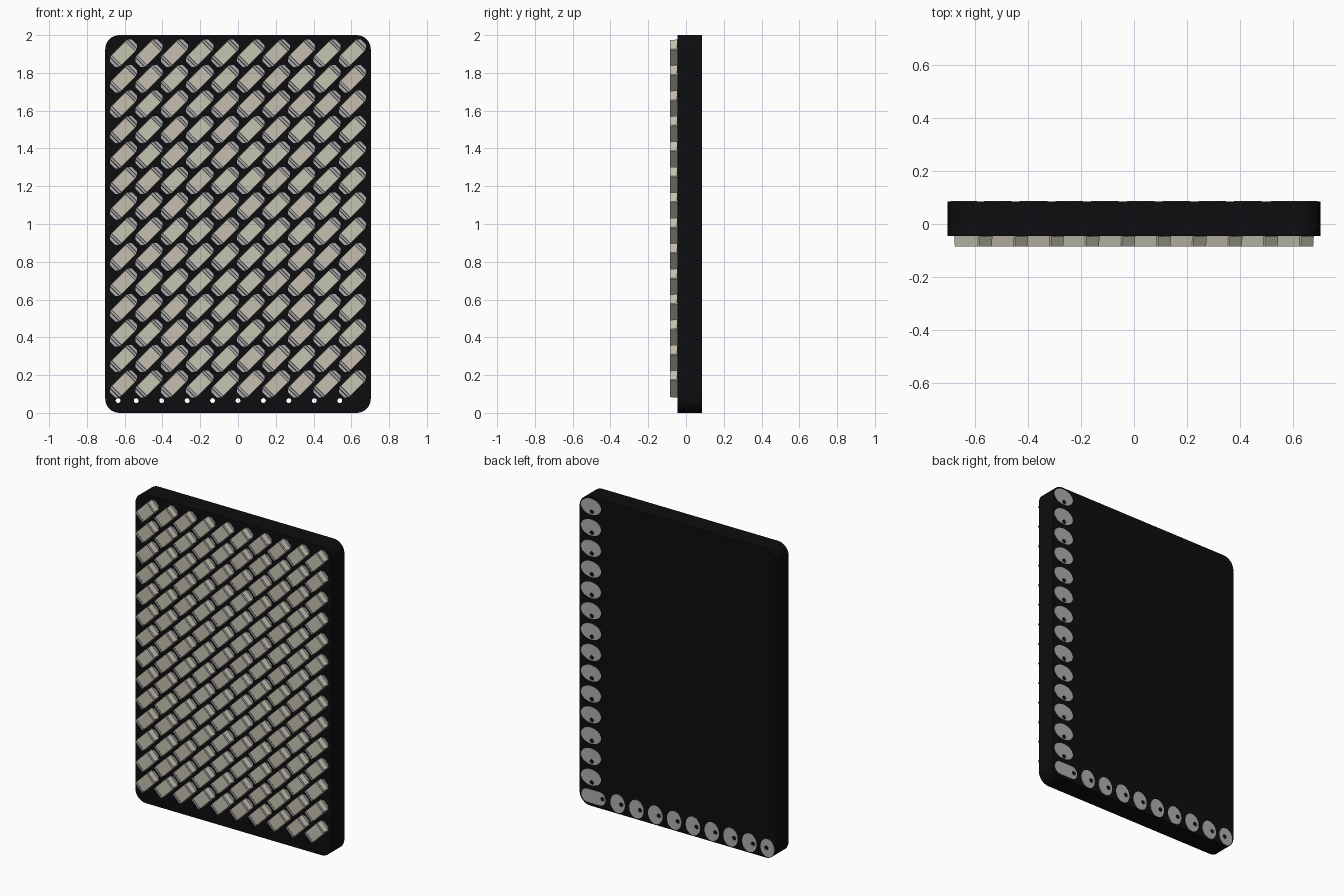
import bpy, bmesh, math, random

cube = bpy.data.objects.get("Cube")
if cube:
    bpy.data.objects.remove(cube)
random.seed(4)


def material(name, r, g, b):
    m = bpy.data.materials.new(name)
    m.use_nodes = True
    m.diffuse_color = (r, g, b, 1)
    m.node_tree.nodes["Principled BSDF"].inputs["Base Color"].default_value = (r, g, b, 1)
    return m


black = material("black_board", 0.004, 0.004, 0.005)
silver = material("silver", 0.42, 0.42, 0.43)
warm = material("warm_beige", 0.56, 0.52, 0.43)
cool = material("greenish_beige", 0.56, 0.56, 0.45)
dark = material("dark_grey", 0.06, 0.06, 0.07)


def prism(bm, outline, back, front, index=0, taper=1.0, shift=0.0):
    """Extrude an x-z outline between two y depths, optionally narrowing to the front."""
    a = [bm.verts.new((x + shift, back, z)) for x, z in outline]
    b = [bm.verts.new((x * taper + shift, front, z * taper)) for x, z in outline]
    n = len(outline)
    faces = [bm.faces.new(a), bm.faces.new(b[::-1])]
    for i in range(n):
        j = (i + 1) % n
        faces.append(bm.faces.new((a[j], a[i], b[i], b[j])))
    for f in faces:
        f.material_index = index


def finish(bm, name, *mats):
    bmesh.ops.recalc_face_normals(bm, faces=bm.faces)
    mesh = bpy.data.meshes.new(name)
    bm.to_mesh(mesh)
    bm.free()
    for m in mats:
        mesh.materials.append(m)
    return mesh


def place(name, mesh):
    ob = bpy.data.objects.new(name, mesh)
    bpy.context.collection.objects.link(ob)
    return ob


def ellipse(cx, cz, rx, rz, n=24):
    return [(cx + rx * math.cos(math.tau * i / n), cz + rz * math.sin(math.tau * i / n))
            for i in range(n)]


def rounded(cx, cz, hx, hz, r, steps=8):
    """Rectangle outline with rounded corners; one step gives clipped corners."""
    pts = []
    for k, (sx, sz) in enumerate(((1, 1), (-1, 1), (-1, -1), (1, -1))):
        for i in range(steps + 1):
            t = math.pi / 2 * (k + i / steps)
            pts.append((cx + sx * (hx - r) + r * math.cos(t),
                        cz + sz * (hz - r) + r * math.sin(t)))
    return pts


PITCH = 0.1347
FACE, BACK = -0.045, 0.084
columns = [(i - 4.5) * PITCH for i in range(10)]
rows = [0.153 + i * PITCH for i in range(14)]

# Board
bm = bmesh.new()
prism(bm, rounded(0, 1, 0.703, 1.0, 0.075), BACK, FACE)
board = place("board", finish(bm, "board", black))

# Solder pads on the back: one column, one bottom row and a long corner pad
bottom_holes = [(i - 4) * PITCH for i in range(8)]
bm = bmesh.new()
for z in rows:
    prism(bm, ellipse(0.62, z + 0.033, 0.072, 0.052), BACK + 0.002, BACK - 0.002)
for x in bottom_holes:
    prism(bm, ellipse(x + 0.025, 0.066, 0.052, 0.06), BACK + 0.002, BACK - 0.002)
prism(bm, ellipse(-0.643, 0.066, 0.05, 0.058), BACK + 0.002, BACK - 0.002)
prism(bm, rounded(0.602, 0.063, 0.086, 0.043, 0.042), BACK + 0.002, BACK - 0.002)
pads = place("back_pads", finish(bm, "back_pads", silver))

# Drilled holes
bm = bmesh.new()
holes = [(x, 0.065) for x in bottom_holes + [-0.635, 4 * PITCH]]
holes += [(0.615, z) for z in rows]
for x, z in holes:
    prism(bm, ellipse(x, z, 0.013, 0.013, 12), 0.2, -0.2)
drill = place("hole_cutter", finish(bm, "hole_cutter", black))
drill.hide_render = True
drill.hide_viewport = True
drill.display_type = 'WIRE'
for ob in (board, pads):
    cut = ob.modifiers.new("holes", 'BOOLEAN')
    cut.operation = 'DIFFERENCE'
    cut.solver = 'EXACT'
    cut.object = drill


# Chip: tapered body, landing plate, end bands and dark grooves
def chip_mesh(name, body):
    bm = bmesh.new()
    prism(bm, rounded(0, 0, 0.068, 0.0385, 0.004, 1), FACE + 0.002, -0.0845, 0, 0.96)
    prism(bm, rounded(0, 0, 0.082, 0.034, 0.014, 1), FACE + 0.002, FACE - 0.003, 1)
    for side in (-1, 1):
        prism(bm, rounded(0, 0, 0.005, 0.036, 0.002, 1), -0.083, -0.085, 1, shift=side * 0.06)
        prism(bm, rounded(0, 0, 0.0025, 0.036, 0.001, 1), -0.083, -0.085, 2, shift=side * 0.0525)
    return finish(bm, name, body, silver, dark)


chips = [chip_mesh("warm_chip", warm), chip_mesh("cool_chip", cool)]
for r, z in enumerate(rows):
    for c, x in enumerate(columns):
        ob = place(f"chip_{r + 1}_{c + 1}", random.choice(chips))
        ob.location = (x, 0, z)
        ob.rotation_euler.y = -math.pi / 4
